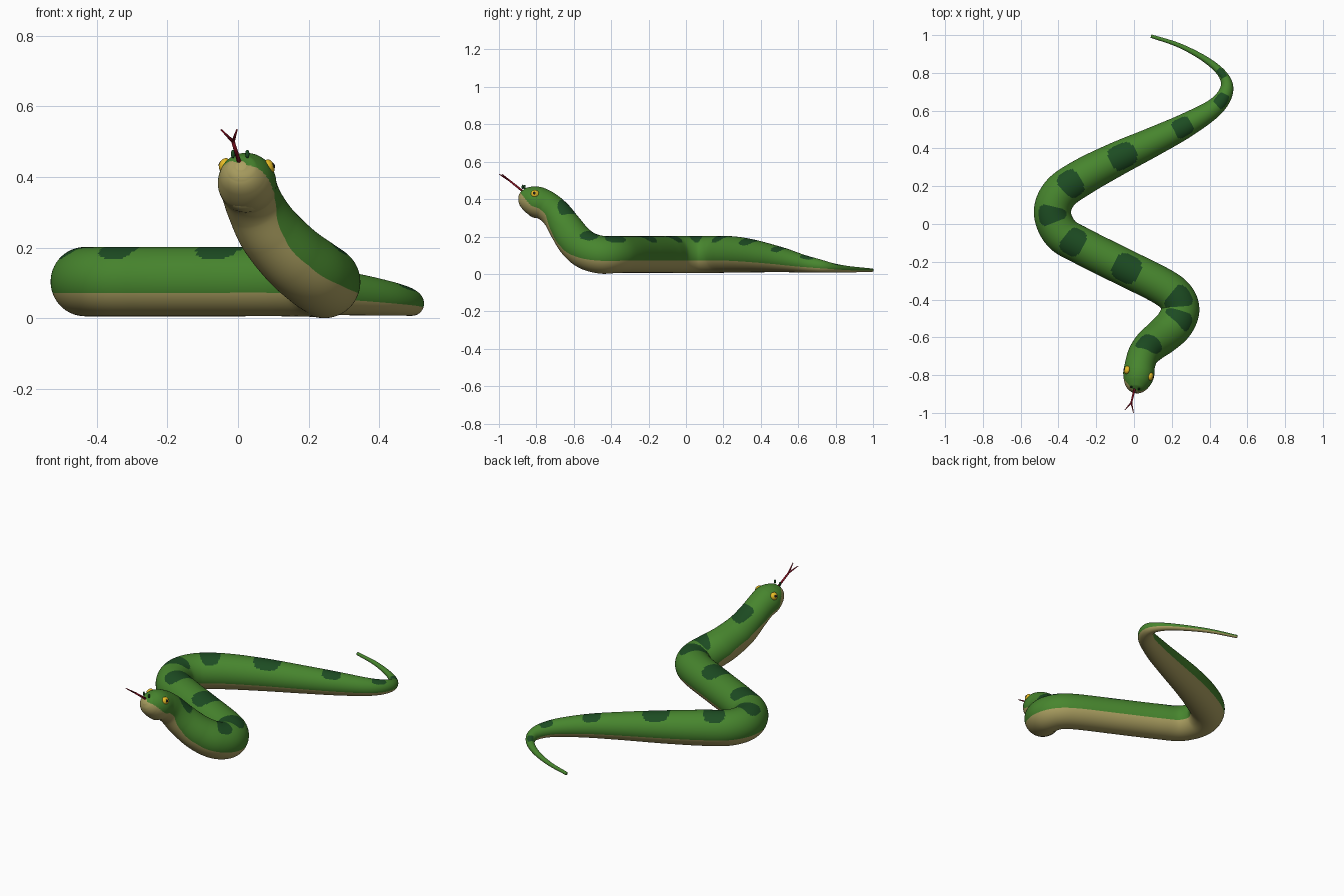
import bpy, bmesh, math
from mathutils import Vector, Matrix

cube = bpy.data.objects.get("Cube")
if cube:
    bpy.data.objects.remove(cube, do_unlink=True)


def material(name, rgb):
    m = bpy.data.materials.new(name)
    m.use_nodes = True
    m.diffuse_color = (*rgb, 1)
    m.node_tree.nodes["Principled BSDF"].inputs["Base Color"].default_value = (*rgb, 1)
    return m


GREEN = material("scale green", (0.063, 0.235, 0.027))
DARK = material("patch dark green", (0.012, 0.072, 0.016))
TAN = material("belly tan", (0.41, 0.35, 0.12))
GOLD = material("eye gold", (0.8, 0.5, 0.02))
BLACK = material("pupil black", (0.01, 0.01, 0.01))
RED = material("tongue red", (0.24, 0.005, 0.015))


def finish(name, bm, mats):
    mesh = bpy.data.meshes.new(name)
    bmesh.ops.recalc_face_normals(bm, faces=bm.faces)
    for f in bm.faces:
        f.smooth = True
    bm.to_mesh(mesh)
    bm.free()
    for m in mats:
        mesh.materials.append(m)
    ob = bpy.data.objects.new(name, mesh)
    bpy.context.collection.objects.link(ob)
    return ob


# Spine from tail tip to snout: x, y, z, radius
SPINE = [
    (0.09, 0.995, 0.02, 0.009), (0.24, 0.945, 0.022, 0.012), (0.38, 0.87, 0.025, 0.017),
    (0.47, 0.79, 0.032, 0.024), (0.49, 0.71, 0.043, 0.036), (0.43, 0.62, 0.056, 0.048),
    (0.28, 0.525, 0.073, 0.064), (0.10, 0.435, 0.086, 0.077), (-0.09, 0.345, 0.097, 0.089),
    (-0.27, 0.25, 0.104, 0.097), (-0.39, 0.165, 0.104, 0.098), (-0.432, 0.06, 0.104, 0.098),
    (-0.385, -0.05, 0.104, 0.098), (-0.27, -0.12, 0.104, 0.098), (-0.06, -0.225, 0.104, 0.098),
    (0.14, -0.325, 0.104, 0.098), (0.22, -0.385, 0.103, 0.099), (0.245, -0.455, 0.103, 0.101),
    (0.215, -0.53, 0.125, 0.101), (0.155, -0.59, 0.173, 0.097), (0.09, -0.642, 0.245, 0.09),
    (0.05, -0.69, 0.315, 0.082), (0.032, -0.745, 0.363, 0.08), (0.024, -0.80, 0.387, 0.082),
    (0.015, -0.845, 0.408, 0.067), (0.01, -0.873, 0.424, 0.043), (0.008, -0.886, 0.432, 0.015),
]
# Dark patches along the back: x, y, half length
PATCHES = [(0.475, 0.805, 0.03), (0.46, 0.65, 0.04), (0.25, 0.51, 0.052), (-0.06, 0.36, 0.07),
           (-0.33, 0.21, 0.054), (-0.44, 0.05, 0.045), (-0.32, -0.09, 0.055),
           (-0.04, -0.235, 0.07), (0.235, -0.395, 0.05), (0.225, -0.52, 0.05), (0.05, -0.675, 0.05)]
STEPS, SIDES = 20, 96


def catmull(a, b, c, d, t):
    return 0.5 * (2 * b + (c - a) * t + (2 * a - 5 * b + 4 * c - d) * t * t
                  + (3 * b - a - 3 * c + d) * t ** 3)


ctrl = [Vector(p) for p in SPINE]
ctrl = [2 * ctrl[0] - ctrl[1]] + ctrl + [2 * ctrl[-1] - ctrl[-2]]
path = [catmull(*ctrl[i:i + 4], k / STEPS) for i in range(len(ctrl) - 3) for k in range(STEPS)]
path.append(ctrl[-2])
centre = [p.xyz for p in path]
arc = [0.0]
for a, b in zip(centre, centre[1:]):
    arc.append(arc[-1] + (b - a).length)


def nearest(x, y):
    return min(range(len(centre)), key=lambda i: (centre[i].xy - Vector((x, y))).length)


# Each patch as position along the spine and half length
spots = [(arc[nearest(x, y)], half) for x, y, half in PATCHES]


def colour(s, angle):
    if any(abs((s - c) / h) ** 3.5 + abs(angle / 0.84) ** 3.5 < 1 for c, h in spots):
        return 1
    # The pale underside climbs and rolls to one side towards the snout
    nose = max(0.0, 1 - (arc[-1] - s) / 0.1)
    return 2 if math.cos(angle + 0.3 * nose) < -0.33 + 0.75 * nose else 0


# Body: a swept tube coloured by position along and around it
bm = bmesh.new()
rings = []
for i, c in enumerate(centre):
    tangent = (centre[min(i + 1, len(centre) - 1)] - centre[max(i - 1, 0)]).normalized()
    side = tangent.cross(Vector((0, 0, 1))).normalized()
    up = side.cross(tangent)
    ring = []
    for k in range(SIDES):
        a = math.tau * k / SIDES
        ring.append(bm.verts.new(c + path[i].w * (math.cos(a) * up + math.sin(a) * side)))
    rings.append(ring)
for i in range(len(rings) - 1):
    for k in range(SIDES):
        n = (k + 1) % SIDES
        f = bm.faces.new((rings[i][k], rings[i][n], rings[i + 1][n], rings[i + 1][k]))
        angle = math.tau * (k + 0.5) / SIDES
        if angle > math.pi:
            angle -= math.tau
        f.material_index = colour((arc[i] + arc[i + 1]) / 2, angle)
bm.faces.new(rings[0])
bm.faces.new(rings[-1]).material_index = 2
finish("body", bm, [GREEN, DARK, TAN])


def ball(name, pos, axis, size, depth, mat):
    """Ellipsoid flattened along the given axis."""
    bm = bmesh.new()
    bmesh.ops.create_uvsphere(bm, u_segments=20, v_segments=12, radius=1)
    turn = Vector(axis).to_track_quat('Z', 'Y').to_matrix().to_4x4()
    bm.transform(Matrix.Translation(pos) @ turn @ Matrix.Diagonal((size, size, depth, 1)))
    finish(name, bm, [mat])


# Lower jaw bulge
ball("lower_jaw", Vector((0.022, -0.795, 0.355)), (0, -0.5, 0.85), 0.06, 0.055, TAN)

# Eyes, pupils and nostrils on both sides of the turned head
across = Vector((0.97, -0.24, 0)).normalized()
for label, sgn, eye in (("left", 1, Vector((0.087, -0.808, 0.428))),
                        ("right", -1, Vector((-0.037, -0.773, 0.432)))):
    out = (across * sgn + Vector((0, 0, 0.3))).normalized()
    ball(label + "_eye", eye, out, 0.022, 0.016, GOLD)
    ball(label + "_pupil", eye + out * 0.014, out, 0.008, 0.004, BLACK)
    nostril = Vector((0.006, -0.868, 0.465)) + across * sgn * 0.021
    ball(label + "_nostril", nostril, (0, 0, 1), 0.006, 0.012, DARK)


def rod(name, a, b, r1, r2, mat):
    bm = bmesh.new()
    a, b = Vector(a), Vector(b)
    bmesh.ops.create_cone(bm, cap_ends=True, segments=10, radius1=r1, radius2=r2,
                          depth=(b - a).length)
    turn = (b - a).to_track_quat('Z', 'Y').to_matrix().to_4x4()
    bm.transform(Matrix.Translation((a + b) / 2) @ turn)
    finish(name, bm, [mat])


# Forked tongue
fork = (-0.014, -0.945, 0.5)
rod("tongue_stem", (0.004, -0.87, 0.44), fork, 0.006, 0.005, RED)
rod("tongue_left_tip", fork, (-0.003, -1.0, 0.534), 0.005, 0.002, RED)
rod("tongue_right_tip", fork, (-0.048, -0.985, 0.534), 0.005, 0.002, RED)
